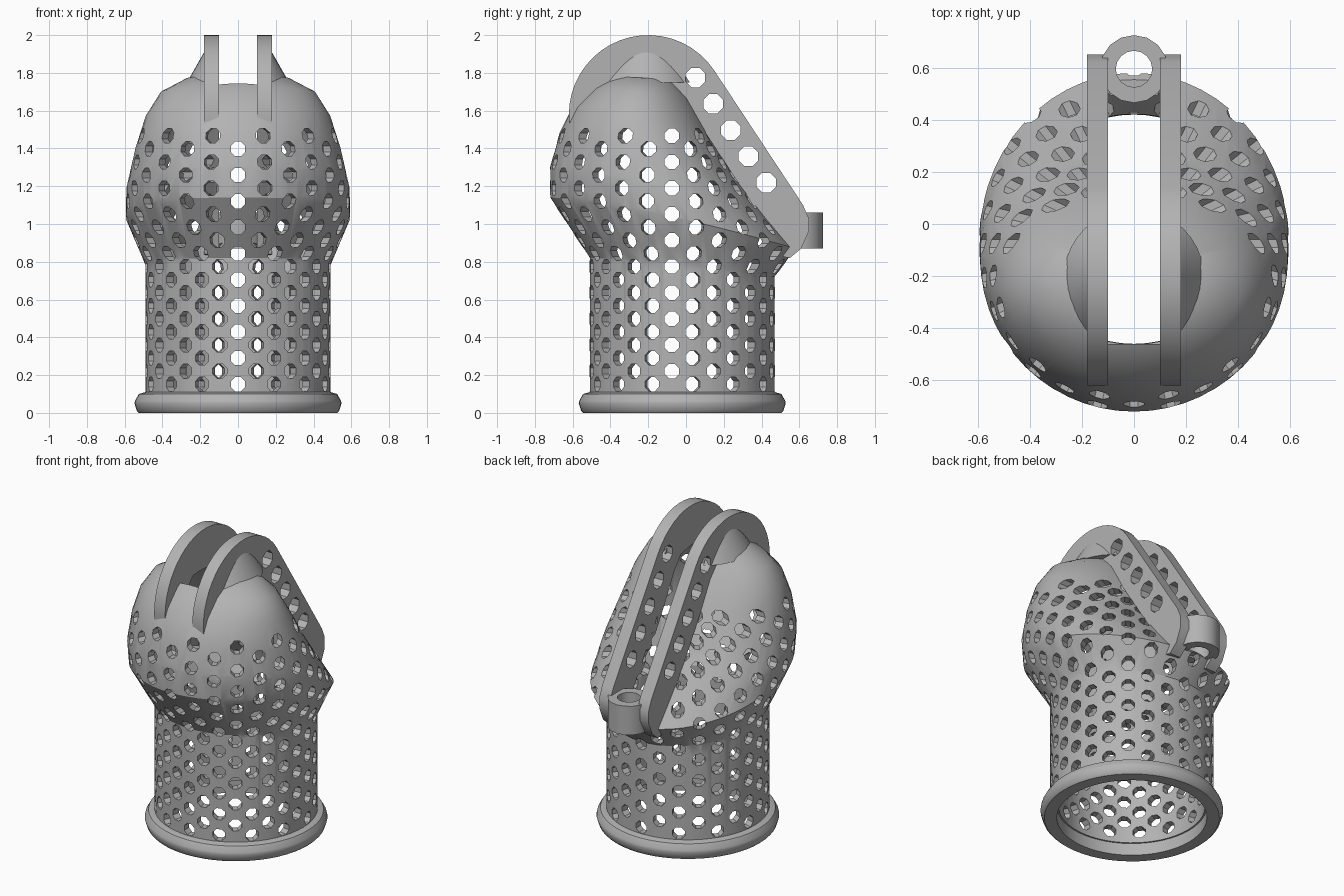
import bpy, bmesh
from math import sin, cos, pi, radians
from mathutils import Vector, Matrix

cube = bpy.data.objects.get("Cube")
if cube:
    bpy.data.objects.remove(cube, do_unlink=True)

grey = bpy.data.materials.new("plain_grey")
grey.use_nodes = True
grey.diffuse_color = (0.45, 0.45, 0.45, 1)
grey.node_tree.nodes["Principled BSDF"].inputs["Base Color"].default_value = (0.45, 0.45, 0.45, 1)


def make(name, bm):
    bmesh.ops.recalc_face_normals(bm, faces=bm.faces)
    mesh = bpy.data.meshes.new(name)
    bm.to_mesh(mesh)
    bm.free()
    obj = bpy.data.objects.new(name, mesh)
    bpy.context.collection.objects.link(obj)
    mesh.materials.append(grey)
    return obj


def activate(obj):
    bpy.ops.object.select_all(action='DESELECT')
    obj.select_set(True)
    bpy.context.view_layer.objects.active = obj


def smooth(obj, angle=30):
    activate(obj)
    bpy.ops.object.shade_smooth_by_angle(angle=radians(angle))


def cut(obj, cutter):
    cutter.hide_render = True
    mod = obj.modifiers.new("cut", 'BOOLEAN')
    mod.operation = 'DIFFERENCE'
    mod.solver = 'EXACT'
    mod.object = cutter
    activate(obj)
    bpy.ops.object.modifier_apply(modifier=mod.name)
    bpy.data.objects.remove(cutter, do_unlink=True)


def add_prism(bm, start, direction, length, radius, sides=8):
    d = Vector(direction).normalized()
    mid = Vector(start) + d * length / 2
    turn = d.to_track_quat('Z', 'Y').to_matrix().to_4x4()
    spin = Matrix.Rotation(pi / sides, 4, 'Z')
    bmesh.ops.create_cone(bm, cap_ends=True, segments=sides, radius1=radius, radius2=radius,
                          depth=length, matrix=Matrix.Translation(mid) @ turn @ spin)


def bridge(bm, a, b):
    n = len(a)
    for i in range(n):
        bm.faces.new((a[i], a[(i + 1) % n], b[(i + 1) % n], b[i]))


def lathe(name, profile, y, segments):
    """Closed profile of (radius, z) turned about a vertical axis at y."""
    bm = bmesh.new()
    rings = [[bm.verts.new((r * sin(2 * pi * i / segments), y - r * cos(2 * pi * i / segments), z))
              for i in range(segments)] for r, z in profile]
    for i, ring in enumerate(rings):
        bridge(bm, ring, rings[(i + 1) % len(rings)])
    return make(name, bm)


# Perforated body: tilted oval rings (front y, front z, back y, back z, half width)
RINGS = [
    (-0.51, 0.08, 0.47, 0.08, 0.49),
    (-0.51, 0.82, 0.47, 0.72, 0.49),
    (-0.72, 1.14, 0.58, 0.87, 0.595),
    (-0.72, 1.30, 0.45, 1.02, 0.59),
    (-0.67, 1.48, 0.27, 1.25, 0.545),
    (-0.60, 1.62, 0.13, 1.48, 0.49),
    (-0.50, 1.72, 0.03, 1.66, 0.41),
    (-0.40, 1.78, -0.05, 1.76, 0.27),
]
SEG = 56
bm = bmesh.new()
loops = []
for yf, zf, yb, zb, hw in RINGS:
    loop = []
    for i in range(SEG):
        a = 2 * pi * i / SEG
        t = (1 - cos(a)) / 2
        loop.append(bm.verts.new((hw * sin(a), yf + (yb - yf) * t, zf + (zb - zf) * t ** 1.4)))
    loops.append(loop)
for low, high in zip(loops, loops[1:]):
    bridge(bm, low, high)
top = bm.verts.new((0, -0.22, 1.8))
for i in range(SEG):
    bm.faces.new((loops[-1][i], loops[-1][(i + 1) % SEG], top))
body = make("perforated_body", bm)
shell = body.modifiers.new("wall", 'SOLIDIFY')
shell.thickness = 0.05
shell.offset = -1
activate(body)
bpy.ops.object.modifier_apply(modifier=shell.name)

# Staggered rows of radial holes
bm = bmesh.new()
for row in range(20):
    for k in range(14):
        a = 2 * pi * (k + 0.5 * (row % 2)) / 14
        d = Vector((sin(a), -cos(a), 0))
        add_prism(bm, Vector((0, -0.075, 0.152 + 0.0692 * row)) + d * 0.25, d, 0.7, 0.041)
cut(body, make("hole_cutter", bm))

# Long slot over the top and down the back
bm = bmesh.new()
bmesh.ops.create_cube(bm, size=1, matrix=Matrix.Translation((0, 0.27, 1.5)) @ Matrix.Diagonal((0.2, 1.46, 1.2, 1)))
cut(body, make("slot_cutter", bm))
smooth(body)

# Rim at the foot of the tube
rim = lathe("base_rim", [(0.45, 0), (0.525, 0), (0.535, 0.01), (0.548, 0.05), (0.545, 0.065),
                         (0.525, 0.1), (0.49, 0.11), (0.45, 0.11)], -0.02, 56)
smooth(rim)

# Arm outline in the side plane: round head, straight back, rounded tail
HEAD = Vector((-0.2, 1.58))


def arc(radius, start, end, steps):
    return [HEAD + radius * Vector((cos(a), sin(a))) for a in
            [radians(start + (end - start) * i / steps) for i in range(steps + 1)]]


tail = [(0.62, 1.1), (0.65, 1.03), (0.65, 0.96), (0.61, 0.87), (0.55, 0.82), (0.45, 0.84), (0.42, 1.0)]
outline = arc(0.42, 188, 34, 20) + [Vector(p) for p in tail] + arc(0.2, 34, 180, 14)

for side, label in ((1, "left"), (-1, "right")):
    # Flat arm plate
    bm = bmesh.new()
    face = bm.faces.new([bm.verts.new((side * 0.1, p.x, p.y)) for p in outline])
    out = bmesh.ops.extrude_face_region(bm, geom=[face])
    bmesh.ops.translate(bm, vec=(side * 0.08, 0, 0),
                        verts=[v for v in out["geom"] if isinstance(v, bmesh.types.BMVert)])
    arm = make(label + "_arm", bm)

    # Round holes along the arm
    bm = bmesh.new()
    for i in range(5):
        add_prism(bm, (side * 0.05, 0.05 + 0.0935 * i, 1.775 - 0.139 * i), (side, 0, 0), 0.2, 0.056)
    cut(arm, make("arm_hole_cutter", bm))
    smooth(arm)

    # Conical shoulder bracing the arm on the dome
    bm = bmesh.new()
    bmesh.ops.create_cone(bm, cap_ends=True, segments=40, radius1=0.27, radius2=0.1, depth=0.3,
                          matrix=Matrix.Translation((0, -0.21, 1.9)))
    bmesh.ops.bisect_plane(bm, geom=bm.verts[:] + bm.edges[:] + bm.faces[:], plane_co=(side * 0.14, 0, 0),
                           plane_no=(side, 0, 0), clear_inner=True)
    bmesh.ops.holes_fill(bm, edges=[e for e in bm.edges if e.is_boundary])
    smooth(make(label + "_shoulder", bm))

# Eyelet between the tails of the arms
eyelet = lathe("eyelet", [(0.07, 0.87), (0.13, 0.87), (0.13, 1.06), (0.07, 1.06)], 0.595, 16)
smooth(eyelet)
